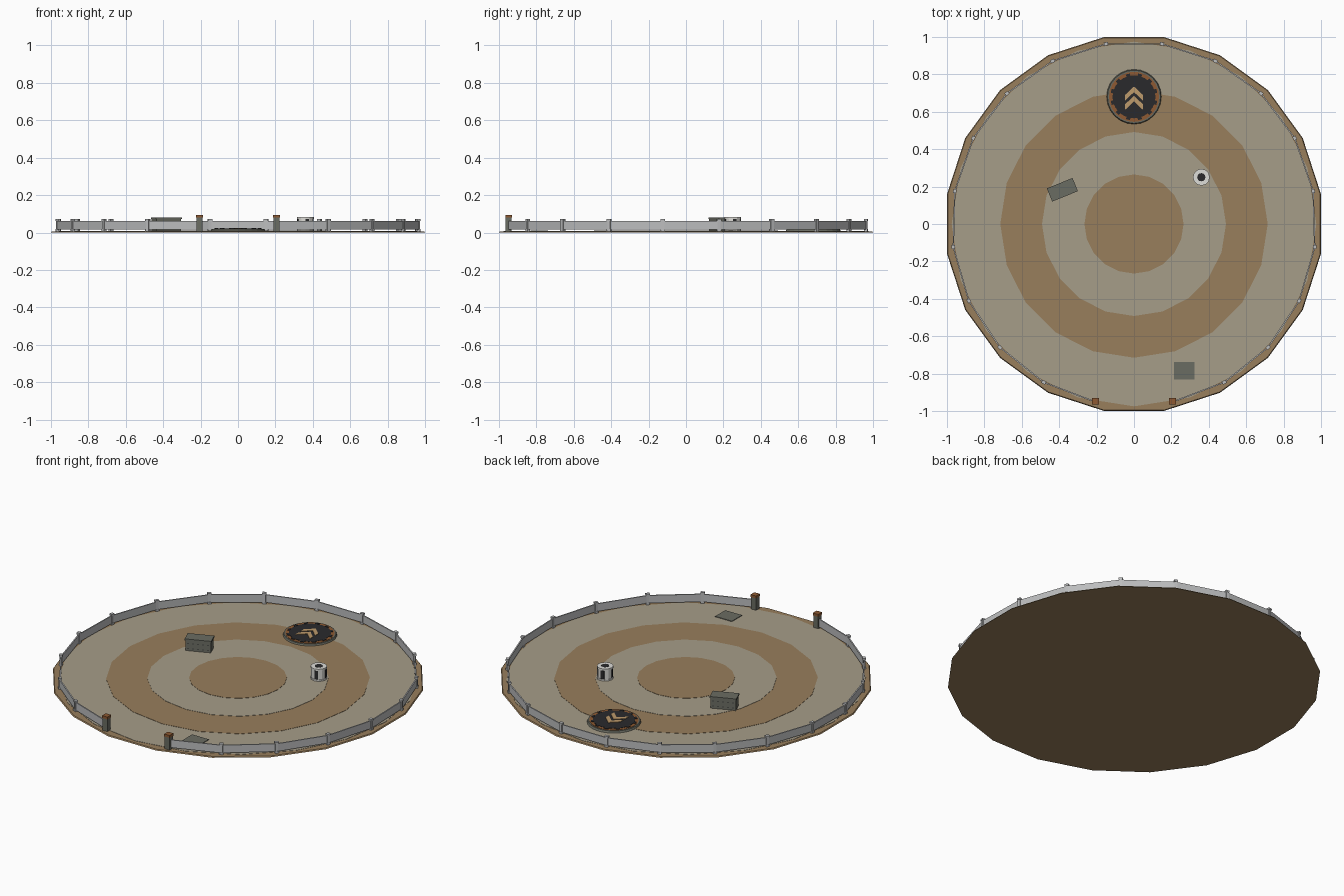
import bpy, bmesh
from math import radians, cos, sin, pi
from mathutils import Matrix, Vector

if "Cube" in bpy.data.objects:
    bpy.data.objects.remove(bpy.data.objects["Cube"])


def material(name, rgb):
    lin = [((c / 255 + 0.055) / 1.055) ** 2.4 for c in rgb] + [1]
    m = bpy.data.materials.new(name)
    m.use_nodes = True
    m.diffuse_color = lin
    m.node_tree.nodes["Principled BSDF"].inputs["Base Color"].default_value = lin
    return m


DIRT = material("brown dirt", (152, 126, 92))
SAND = material("pale sand", (166, 157, 137))
STEEL = material("light steel", (188, 189, 190))
OLIVE = material("grey green metal", (106, 108, 98))
RUST = material("rusty orange", (142, 90, 50))
BLACK = material("charcoal", (42, 42, 44))
WHITE = material("off white", (222, 221, 216))
TAN = material("chevron tan", (190, 155, 108))


def finish(name, bm, *mats):
    bmesh.ops.recalc_face_normals(bm, faces=bm.faces)
    mesh = bpy.data.meshes.new(name)
    bm.to_mesh(mesh)
    bm.free()
    for m in mats:
        mesh.materials.append(m)
    ob = bpy.data.objects.new(name, mesh)
    bpy.context.scene.collection.objects.link(ob)
    return ob


def add_box(bm, center, size, turn=0):
    mat = Matrix.Translation(center) @ Matrix.Rotation(turn, 4, "Z") @ Matrix.Diagonal((*size, 1))
    bmesh.ops.create_cube(bm, size=1, matrix=mat)


def box(name, center, size, mat, turn=0):
    bm = bmesh.new()
    add_box(bm, center, size, turn)
    return finish(name, bm, mat)


def disc(name, xy, r0, r1, z0, z1, sides, mat, turn=0.0):
    bm = bmesh.new()
    place = Matrix.Translation((*xy, (z0 + z1) / 2)) @ Matrix.Rotation(turn, 4, "Z")
    bmesh.ops.create_cone(bm, cap_ends=True, segments=sides, radius1=r0, radius2=r1,
                          depth=z1 - z0, matrix=place)
    return finish(name, bm, mat)


# Arena floor: dirt base with stacked sand and dirt rings
step = pi / 10
disc("arena_base", (0, 0), 1.0125, 1.008, 0, 0.006, 20, DIRT, step / 2)
disc("sand_floor", (0, 0), 0.975, 0.975, 0.004, 0.0075, 20, SAND)
disc("outer_dirt_ring", (0, 0), 0.715, 0.715, 0.005, 0.009, 20, DIRT)
disc("inner_sand_ring", (0, 0), 0.492, 0.492, 0.006, 0.0105, 20, SAND)
disc("centre_dirt_circle", (0, 0), 0.265, 0.265, 0.007, 0.012, 20, DIRT)

# Fence: panels between capped posts, open at the front gate
PANELS = 19
start, end = radians(-78), radians(258)
angles = [start + (end - start) * i / PANELS for i in range(PANELS + 1)]
points = [Vector((cos(a), sin(a), 0)) * 0.974 for a in angles]
panels, posts = bmesh.new(), bmesh.new()
for p, q in zip(points, points[1:]):
    d = q - p
    mid = (p + q) / 2
    turn = math_turn = Vector((1, 0)).angle_signed(d.xy) * -1
    add_box(panels, mid + Vector((0, 0, 0.038)), (d.length, 0.007, 0.046), turn)
for p, a in zip(points, angles):
    add_box(posts, p + Vector((0, 0, 0.038)), (0.014, 0.016, 0.064), a)
    for z in (0.013, 0.067):
        add_box(posts, p + Vector((0, 0, z)), (0.018, 0.022, 0.01), a)
finish("fence_panels", panels, STEEL)
finish("fence_posts", posts, STEEL)

# Gate posts with rusty caps
for side, x in (("left", 0.206), ("right", -0.206)):
    box(side + "_gate_post", (x, -0.948, 0.044), (0.032, 0.032, 0.076), OLIVE)
    box(side + "_gate_cap", (x, -0.948, 0.087), (0.036, 0.036, 0.014), RUST)

# Round launch pad with grate slats, rust teeth and chevrons
pad = (0, 0.68)
disc("pad_rim", pad, 0.148, 0.142, 0.005, 0.018, 24, OLIVE)
disc("pad_rust_ring", pad, 0.134, 0.134, 0.015, 0.020, 24, RUST)
disc("pad_deck", pad, 0.115, 0.115, 0.016, 0.022, 24, BLACK)
teeth = bmesh.new()
for i in range(12):
    a = (i + 0.5) * pi / 6
    add_box(teeth, (0.12 * cos(a), 0.68 + 0.12 * sin(a), 0.020), (0.012, 0.022, 0.006), a)
finish("pad_teeth", teeth, BLACK)

chevrons = bmesh.new()
for apex in (0.735, 0.685):
    outline = [(0, 0), (0.048, -0.045), (0.048, -0.075), (0, -0.03),
               (-0.048, -0.075), (-0.048, -0.045)]
    for half in (outline[:4], [outline[i] for i in (0, 3, 4, 5)]):
        face = chevrons.faces.new([chevrons.verts.new((x, apex + y, 0.022)) for x, y in half])
        top = bmesh.ops.extrude_face_region(chevrons, geom=[face])["geom"]
        bmesh.ops.translate(chevrons, vec=(0, 0, 0.003),
                            verts=[v for v in top if isinstance(v, bmesh.types.BMVert)])
finish("pad_chevrons", chevrons, TAN)

# Storage crate with lid and rivets
crate_at, tilt = Vector((-0.383, 0.183, 0)), radians(22)
box("crate_body", crate_at + Vector((0, 0, 0.039)), (0.142, 0.07, 0.066), OLIVE, tilt)
box("crate_lid", crate_at + Vector((0, 0, 0.076)), (0.148, 0.076, 0.01), OLIVE, tilt)
rivets = bmesh.new()
spin = Matrix.Rotation(tilt, 3, "Z")
for i in range(5):
    for z in (0.025, 0.055):
        for s in (-1, 1):
            spot = spin @ Vector(((i - 2) * 0.028, s * 0.0355, z))
            add_box(rivets, crate_at + spot, (0.005, 0.003, 0.005), tilt)
finish("crate_rivets", rivets, BLACK)

# Drum: white with dark side patches and a dark lid centre
drum = (0.36, 0.25)
disc("drum_body", drum, 0.042, 0.042, 0.008, 0.082, 12, WHITE)
disc("drum_lid_centre", drum, 0.022, 0.022, 0.08, 0.084, 12, BLACK)
for z in (0.014, 0.078):
    disc("drum_hoop", drum, 0.045, 0.045, z - 0.005, z + 0.005, 12, WHITE)
patches = bmesh.new()
for i in range(0, 12, 3):
    a = (i + 0.5) * pi / 6
    add_box(patches, (drum[0] + 0.041 * cos(a), drum[1] + 0.041 * sin(a), 0.046),
            (0.003, 0.02, 0.05), a)
finish("drum_patches", patches, BLACK)

# Flat metal plate by the gate
box("ground_plate", (0.268, -0.785, 0.0085), (0.11, 0.095, 0.005), OLIVE)
